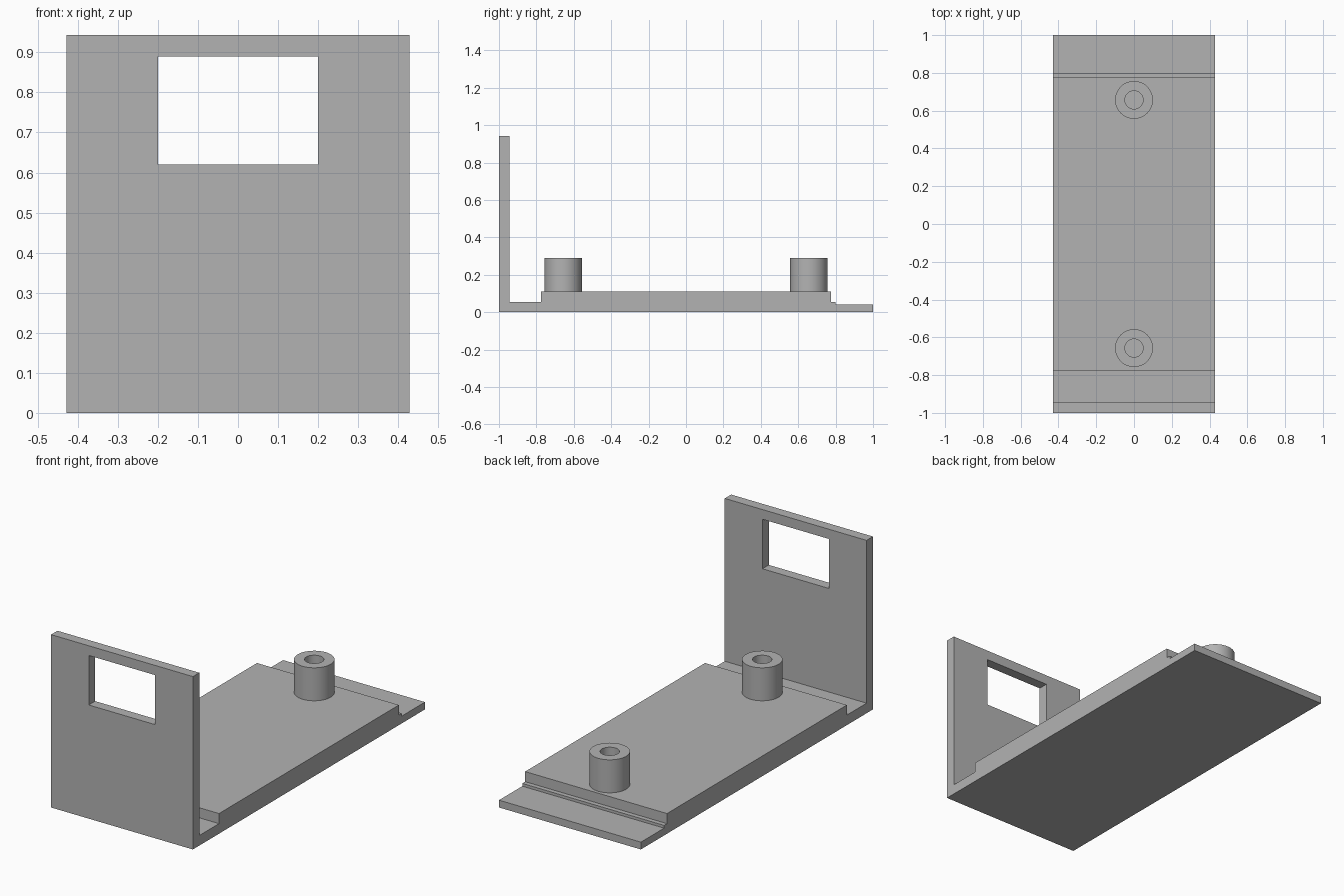
import bpy
import bmesh
import math
from mathutils import Matrix, Vector

cube = bpy.data.objects.get("Cube")
if cube:
    bpy.data.objects.remove(cube, do_unlink=True)

HALF_WIDTH = 0.428
PLATE_TOP = 0.11

grey = bpy.data.materials.new("plain_grey")
grey.use_nodes = True
grey.diffuse_color = (0.45, 0.45, 0.45, 1)
grey.node_tree.nodes["Principled BSDF"].inputs["Base Color"].default_value = grey.diffuse_color


def add_object(name, bm):
    bmesh.ops.recalc_face_normals(bm, faces=bm.faces)
    mesh = bpy.data.meshes.new(name)
    bm.to_mesh(mesh)
    bm.free()
    mesh.materials.append(grey)
    obj = bpy.data.objects.new(name, mesh)
    bpy.context.collection.objects.link(obj)
    return obj


def make_active(obj):
    bpy.ops.object.select_all(action='DESELECT')
    obj.select_set(True)
    bpy.context.view_layer.objects.active = obj


# Bracket: side profile (y, z) of stepped plate and upright wall, extruded across x
profile = [(-1, 0), (1, 0), (1, 0.04), (0.8, 0.04), (0.8, 0.055), (0.775, 0.055),
           (0.775, PLATE_TOP), (-0.775, PLATE_TOP), (-0.775, 0.055),
           (-0.945, 0.055), (-0.945, 0.943), (-1, 0.943)]
bm = bmesh.new()
face = bm.faces.new([bm.verts.new((-HALF_WIDTH, y, z)) for y, z in profile])
side = bmesh.ops.extrude_face_region(bm, geom=[face])["geom"]
bmesh.ops.translate(bm, vec=(2 * HALF_WIDTH, 0, 0),
                    verts=[v for v in side if isinstance(v, bmesh.types.BMVert)])
bracket = add_object("bracket", bm)

# Window opening through the upright wall
bm = bmesh.new()
bmesh.ops.create_cube(bm, size=1, matrix=Matrix.Translation((0, -0.97, 0.755))
                      @ Matrix.Diagonal((0.4, 0.2, 0.27, 1)))
cutter = add_object("window_cutter", bm)
cutter.hide_render = True
cut = bracket.modifiers.new("window", 'BOOLEAN')
cut.operation = 'DIFFERENCE'
cut.solver = 'EXACT'
cut.object = cutter
make_active(bracket)
bpy.ops.object.modifier_apply(modifier=cut.name)
bpy.data.objects.remove(cutter, do_unlink=True)


# Screw posts: hollow cylinders lathed from a radius/height profile
def screw_post(name, y):
    bottom, top, outer, inner = PLATE_TOP - 0.01, 0.29, 0.1, 0.048
    outline = [(outer, bottom), (outer, top), (inner, top), (inner, PLATE_TOP + 0.001)]
    bm = bmesh.new()
    points = [bm.verts.new((r, y, z)) for r, z in outline]
    edges = [bm.edges.new(pair) for pair in zip(points, points[1:])]
    bmesh.ops.spin(bm, geom=points + edges, cent=Vector((0, y, 0)), axis=(0, 0, 1),
                   angle=math.tau, steps=48, use_merge=True)
    bmesh.ops.remove_doubles(bm, verts=bm.verts, dist=0.0001)
    # Close the underside and the floor of the hole
    bmesh.ops.holes_fill(bm, edges=[e for e in bm.edges if e.is_boundary], sides=0)
    post = add_object(name, bm)
    make_active(post)
    bpy.ops.object.shade_smooth_by_angle(angle=math.radians(30))


for label, y in (("front", -0.657), ("back", 0.657)):
    screw_post(label + "_screw_post", y)
